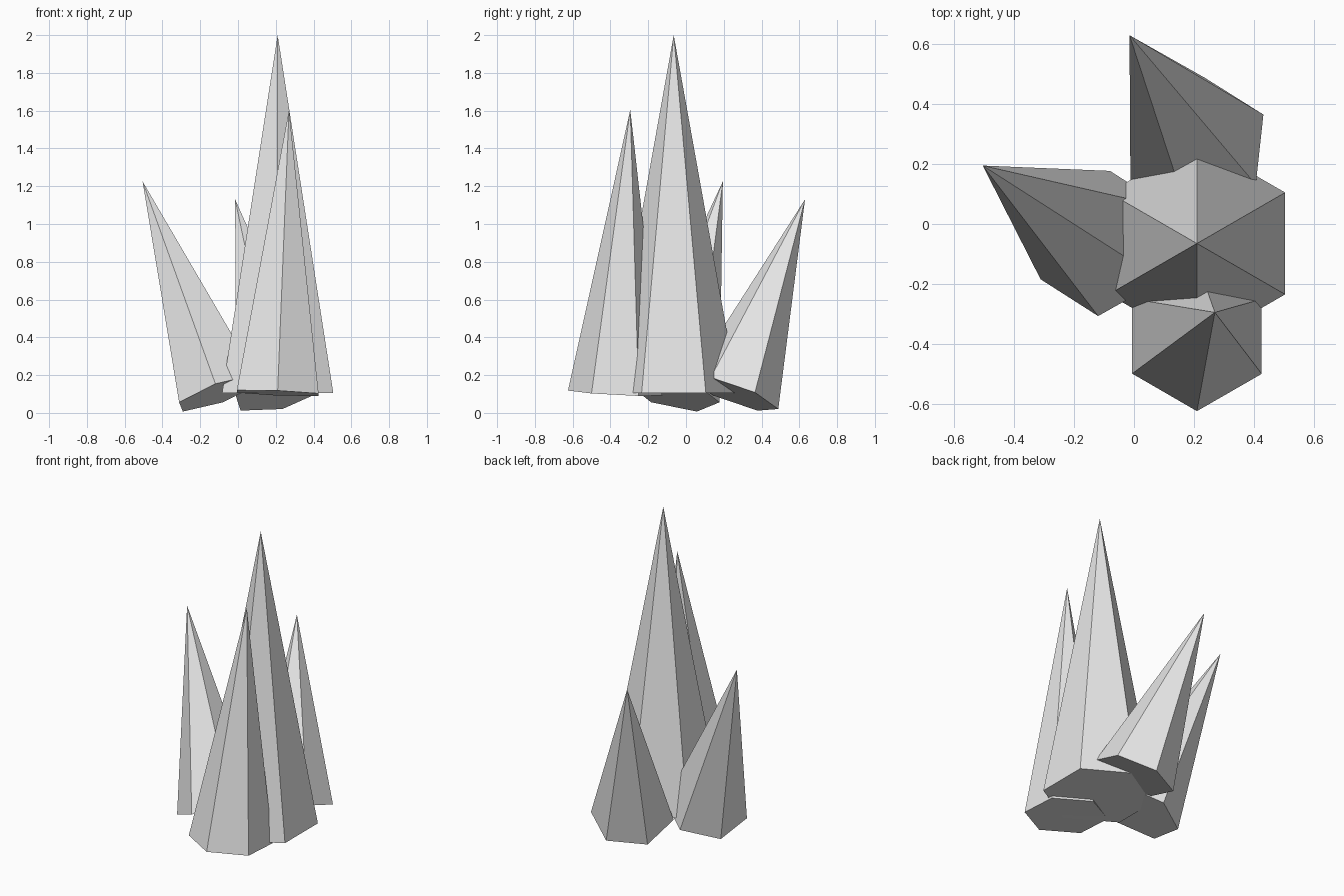
import bpy
import bmesh
import math
from mathutils import Vector

cube = bpy.data.objects.get("Cube")
if cube:
    bpy.data.objects.remove(cube, do_unlink=True)

# Single pale grey stone material
GREY = (0.8, 0.8, 0.8, 1.0)
stone = bpy.data.materials.new("pale_grey")
stone.use_nodes = True
stone.diffuse_color = GREY
shader = next(n for n in stone.node_tree.nodes if n.type == "BSDF_PRINCIPLED")
shader.inputs["Base Color"].default_value = GREY


def spike(name, centre, tip, corner, radius, sides=6):
    """Six-sided spike whose base is square to its axis; corner aims one base vertex."""
    centre, tip, corner = Vector(centre), Vector(tip), Vector(corner)
    axis = (tip - centre).normalized()
    u = corner - centre
    u = (u - axis * u.dot(axis)).normalized()
    v = axis.cross(u)
    bm = bmesh.new()
    ring = []
    for i in range(sides):
        a = math.tau * i / sides
        ring.append(bm.verts.new(centre + radius * (u * math.cos(a) + v * math.sin(a))))
    apex = bm.verts.new(tip)
    bm.faces.new(reversed(ring))
    for i in range(sides):
        bm.faces.new((ring[i], ring[(i + 1) % sides], apex))
    mesh = bpy.data.meshes.new(name)
    bm.to_mesh(mesh)
    bm.free()
    mesh.materials.append(stone)
    obj = bpy.data.objects.new(name, mesh)
    bpy.context.collection.objects.link(obj)
    return obj


# Tall upright spike, with three smaller ones leaning around it
spike("main_spike", (0.21, -0.065, 0.105), (0.21, -0.065, 2.0), (0.21, 0.275, 0.105), 0.34)
spike("front_spike", (0.21, -0.375, 0.105), (0.27, -0.295, 1.605), (0.21, -0.625, 0.118), 0.25)
spike("right_spike", (-0.1, -0.065, 0.105), (-0.505, 0.195, 1.225), (-0.12, -0.305, 0.155), 0.248)
spike("back_spike", (0.21, 0.255, 0.1), (-0.015, 0.63, 1.13), (0.43, 0.365, 0.11), 0.248)
